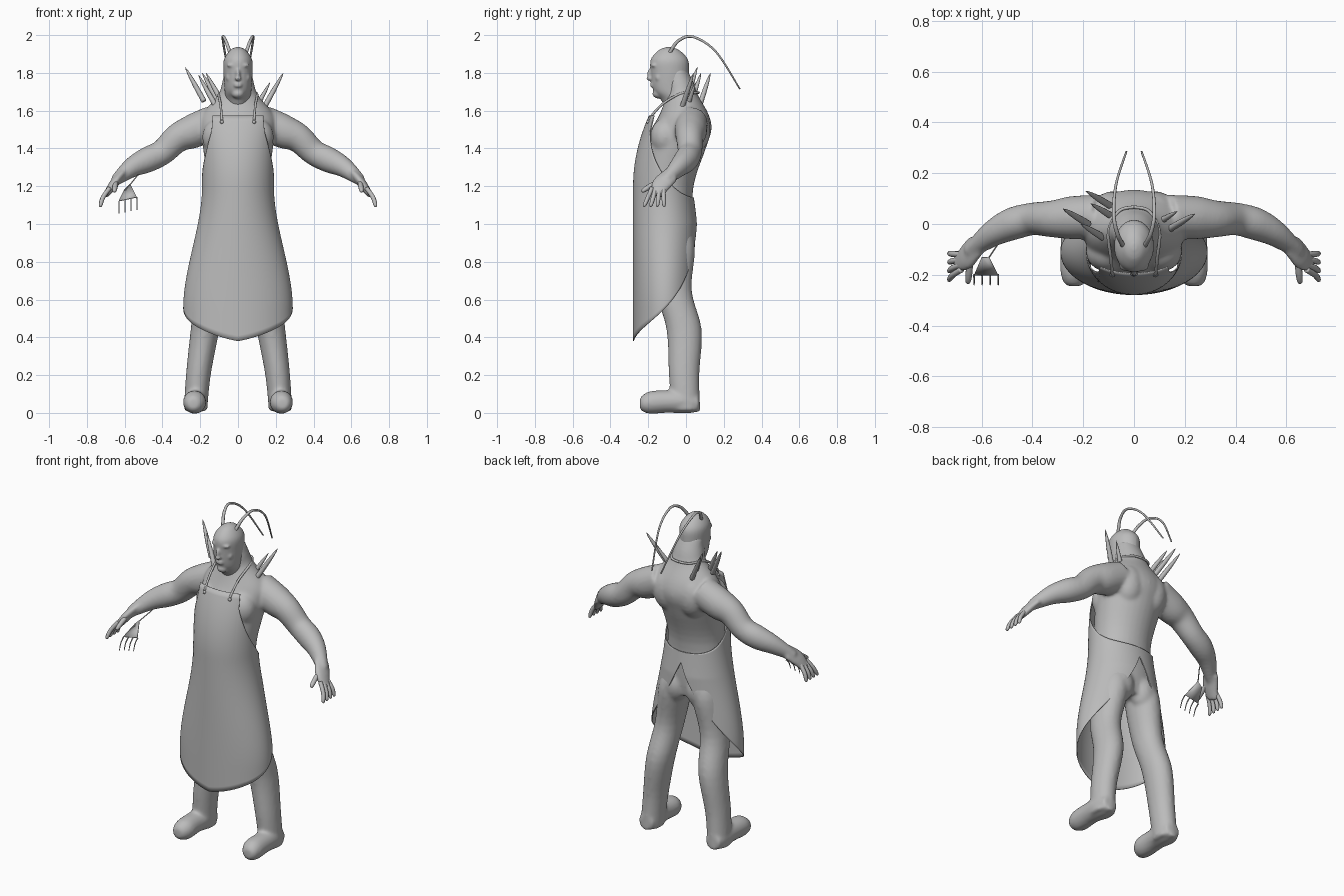
import bpy, bmesh, math
from mathutils import Vector, Matrix

if "Cube" in bpy.data.objects:
    bpy.data.objects.remove(bpy.data.objects["Cube"])

grey = bpy.data.materials.new("plain grey")
grey.use_nodes = True
grey.diffuse_color = (.5, .5, .5, 1)
grey.node_tree.nodes["Principled BSDF"].inputs["Base Color"].default_value = grey.diffuse_color

X, Y, Z = Matrix.Identity(3)


def smooth_path(points, steps=5):
    """Catmull-Rom interpolation through the given points."""
    points = [Vector(p) for p in points]
    padded = points[:1] + points + points[-1:]
    path = []
    for before, start, end, after in zip(padded, padded[1:], padded[2:], padded[3:]):
        for step in range(steps):
            t = step / steps
            bend = 2 * before - 5 * start + 4 * end - after
            twist = 3 * (start - end) + after - before
            path.append(start + (end - before + (bend + twist * t) * t) * t / 2)
    return path + points[-1:]


def loft(bm, centres, radii, wide=Y, tangent=None, sides=20):
    """Closed tube; each radius is a (thin, wide) pair and wide is the wide direction."""
    rings = []
    last = len(centres) - 1
    for i, (centre, (thin, broad)) in enumerate(zip(centres, radii)):
        along = tangent or (centres[min(i + 1, last)] - centres[max(i - 1, 0)]).normalized()
        v = (wide - along * wide.dot(along)).normalized()
        u = along.cross(v)
        angles = [math.tau * k / sides for k in range(sides)]
        rings.append([bm.verts.new(centre + u * thin * math.cos(a) + v * broad * math.sin(a)) for a in angles])
    faces = [bm.faces.new(rings[0]), bm.faces.new(rings[-1])]
    for lower, upper in zip(rings, rings[1:]):
        for k in range(sides):
            faces.append(bm.faces.new((lower[k - 1], lower[k], upper[k], upper[k - 1])))
    bmesh.ops.recalc_face_normals(bm, faces=faces)


def limb(bm, sections, side=1, ratio=1, **options):
    """Loft through (x, y, z, radius) sections, mirrored by side."""
    path = smooth_path(sections)
    centres = [Vector((p[0] * side, p[1], p[2])) for p in path]
    loft(bm, centres, [(p[3], p[3] * ratio) for p in path], **options)


def taper(bm, points, radius, profile):
    """Thin round tube whose radius follows a profile from 0 to 1."""
    path = smooth_path(points, 8)
    sizes = [radius * max(profile(i / (len(path) - 1)), .05) for i in range(len(path))]
    loft(bm, path, [(r, r) for r in sizes], wide=Vector((.9, .3, .2)), sides=10)


def ball(bm, centre, size):
    matrix = Matrix.Translation(centre) @ Matrix.Diagonal((*size, 1))
    bmesh.ops.create_uvsphere(bm, u_segments=20, v_segments=12, radius=1, matrix=matrix)


def finish(name, bm, voxel=0, thickness=0):
    mesh = bpy.data.meshes.new(name)
    bm.to_mesh(mesh)
    bm.free()
    mesh.materials.append(grey)
    mesh.shade_smooth()
    part = bpy.data.objects.new(name, mesh)
    bpy.context.collection.objects.link(part)
    if voxel:
        fuse = part.modifiers.new("fuse", 'REMESH')
        fuse.voxel_size, fuse.use_smooth_shade = voxel, True
        part.modifiers.new("soften", 'SMOOTH').iterations = 10
    if thickness:
        part.modifiers.new("thickness", 'SOLIDIFY').thickness = thickness


def tube(name, points, radius, profile=lambda t: 1):
    bm = bmesh.new()
    taper(bm, points, radius, profile)
    finish(name, bm)


def rounded(t):
    return math.sqrt(1 - t ** 6)


# Torso as (y, z, half width, half depth), fused with the limbs into one skin
bm = bmesh.new()
torso = smooth_path([(-.06, .86, .13, .08), (-.06, .95, .18, .09), (-.1, 1.2, .165, .14), (-.06, 1.4, .185, .165),
                     (-.025, 1.5, .2, .16), (-.01, 1.58, .19, .13), (-.02, 1.68, .108, .085),
                     (-.035, 1.75, .084, .075), (-.05, 1.82, .07, .055)])
loft(bm, [Vector((0, p[0], p[1])) for p in torso], [(p[2], p[3]) for p in torso], wide=Y, tangent=Z, sides=32)
for side in (1, -1):
    # Leg
    limb(bm, [(.1, -.07, 1, .06), (.11, -.06, .88, .088), (.15, -.065, .65, .078), (.175, -.01, .44, .076),
              (.21, -.01, .2, .066), (.225, 0, .01, .062)], side, 1.23, tangent=Z)
    # Foot
    limb(bm, [(.225, .07, .05, .045), (.225, 0, .06, .062), (.23, -.1, .06, .06), (.23, -.19, .055, .06),
              (.235, -.235, .05, .04), (.235, -.245, .05, .02)], side, wide=Z, tangent=-Y)
    # Arm and palm
    limb(bm, [(.13, .03, 1.54, .09), (.24, .025, 1.49, .09), (.32, .02, 1.455, .077), (.4, .02, 1.38, .068),
              (.48, 0, 1.34, .068), (.56, -.04, 1.3, .054), (.65, -.11, 1.23, .03)], side, .95)
    limb(bm, [(.62, -.08, 1.26, .022), (.66, -.13, 1.21, .024), (.7, -.155, 1.15, .016)], side, 2.2)
    # Chest, seat, shoulder blade and shoulder muscles
    ball(bm, (side * .1, -.11, 1.46), (.09, .08, .1))
    ball(bm, (side * .08, -.02, .9), (.08, .07, .1))
    ball(bm, (side * .08, .05, 1.5), (.09, .08, .12))
    ball(bm, (side * .24, .02, 1.5), (.08, .07, .08))
finish("body", bm, .009)

# Head with face features
bm = bmesh.new()
limb(bm, [(0, -.02, 1.6, .06), (0, -.045, 1.66, .068), (0, -.08, 1.71, .071), (0, -.085, 1.8, .077),
          (0, -.088, 1.87, .075), (0, -.09, 1.92, .042), (0, -.09, 1.937, .01)], ratio=1.32, tangent=Z, sides=28)
ball(bm, (0, -.145, 1.69), (.034, .033, .026))
ball(bm, (0, -.187, 1.79), (.012, .02, .035))
ball(bm, (0, -.193, 1.77), (.018, .017, .012))
for lip in (1.73, 1.742):
    ball(bm, (0, -.176, lip), (.024, .015, .007))
for side in (1, -1):
    ball(bm, (side * .03, -.167, 1.84), (.03, .02, .011))
    ball(bm, (side * .03, -.16, 1.81), (.014, .016, .009))
    ball(bm, (side * .04, -.145, 1.775), (.025, .02, .025))
finish("head", bm, .0055)

for side, label in ((1, "left"), (-1, "right")):
    # Fingers fan out from the palm, with the thumb in front
    bm = bmesh.new()
    for i in range(4):
        spread = i - 1.5
        base = Vector((side * .68, -.15 + spread * .02, 1.19))
        tip = Vector((side * .73, -.17 + spread * .036, 1.09))
        knuckle = base.lerp(tip, .5) + X * side * .01
        taper(bm, [base, knuckle, tip], .012, rounded)
    taper(bm, [(side * .645, -.13, 1.23), (side * .65, -.19, 1.2), (side * .655, -.235, 1.17)], .014, rounded)
    finish(label + "_fingers", bm)

    # Antenna sweeping over the back of the head
    tube(label + "_antenna", [(side * .04, -.09, 1.9), (side * .065, -.04, 1.97), (side * .08, .04, 1.99),
                              (side * .07, .16, 1.91), (side * .03, .285, 1.715)], .01, lambda t: 1 - t * .6)

    # Neck strap with its button
    tube(label + "_strap", [(side * .085, -.2, 1.55), (side * .092, -.13, 1.63), (side * .1, -.03, 1.69),
                            (side * .06, .05, 1.695), (0, .067, 1.695)], .0065)
    bm = bmesh.new()
    ball(bm, (side * .085, -.2, 1.54), (.01, .01, .01))
    finish(label + "_button", bm)

# Shoulder spikes lean outward and back
spike_tips = [(-.28, .06, 1.83), (-.21, 0, 1.79), (-.17, .08, 1.8), (-.19, .13, 1.8), (.24, .04, 1.8), (.17, .05, 1.75)]
for number, point in enumerate(spike_tips, 1):
    tip = Vector(point)
    lean = Vector((math.copysign(.1, tip.x), .06, .18))
    tube(f"shoulder_spike_{number}", [tip - lean, tip - lean / 2, tip], .014, lambda t: 1 - t ** 3)

# Apron: wrapped sheet with a square bib, curved sides and a hem that rises to the back
bm = bmesh.new()
rows, columns = 40, 144
sheet = []
for c in range(columns):
    angle = math.tau * c / columns
    turn = abs(1 - abs(1 - angle / math.pi))
    low = .38 + .7 * turn ** 2 + .025 * math.sin(math.tau * turn)
    high = 1.575 if turn <= .25 else 1.14 + .33 * ((1 - turn) / .72) ** 3
    strip = []
    for r in range(rows + 1):
        z = low + (high - low) * r / rows
        flare = min(max((1.2 - z) / .65, 0), 1)
        width = .19 + .1 * flare * flare * (3 - 2 * flare)
        depth = .17 - .6 * max(z - 1.2, 0) ** 2
        if turn > .5:
            depth -= .13 * max(z - 1, 0)
        strip.append(bm.verts.new((width * math.sin(angle), -.11 - depth * math.cos(angle), z)))
    sheet.append(strip)
for c in range(columns):
    for r in range(rows):
        bm.faces.new((sheet[c - 1][r], sheet[c][r], sheet[c][r + 1], sheet[c - 1][r + 1]))
finish("apron", bm, thickness=.005)

# Small pouch flap hanging from the right forearm, with cord and fringe
flap = [Vector(p) for p in ((-.6, -.13, 1.18), (-.57, -.13, 1.21), (-.535, -.2, 1.14), (-.63, -.2, 1.12))]
bm = bmesh.new()
bm.faces.new([bm.verts.new(p) for p in flap])
finish("pouch_flap", bm, thickness=.005)
tube("pouch_cord", [(-.53, -.07, 1.26), flap[1]], .003)
for i in range(4):
    top = flap[3].lerp(flap[2], i / 3)
    middle = top - Y * .025 - Z * .025
    tube(f"pouch_fringe_{i + 1}", [top, middle, middle - Y * .015 - Z * .04], .004, lambda t: 1 - t / 2)
